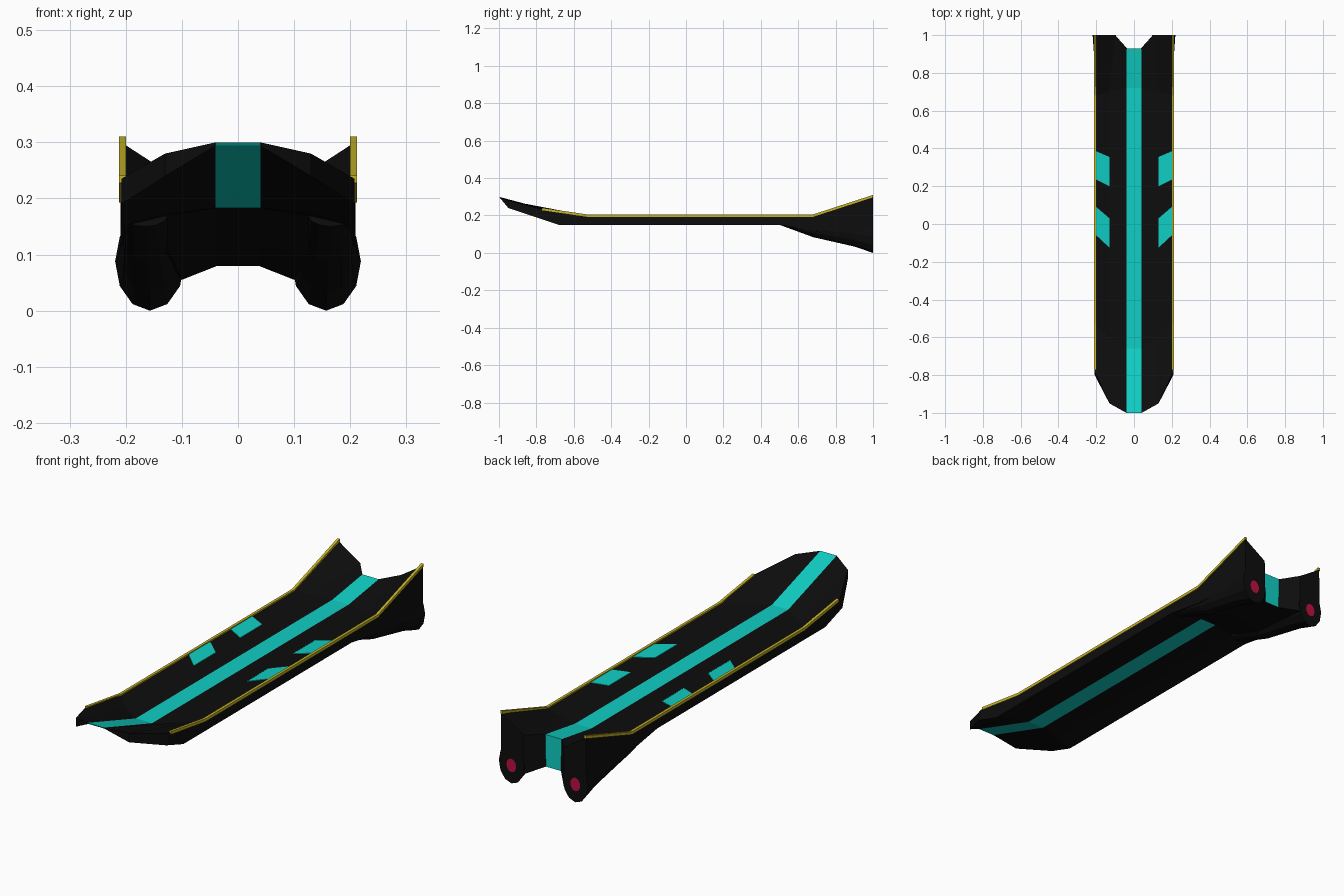
import bpy, bmesh, math

if "Cube" in bpy.data.objects:
    bpy.data.objects.remove(bpy.data.objects["Cube"])


def material(name, rgb):
    m = bpy.data.materials.new(name)
    m.diffuse_color = (*rgb, 1)
    m.use_nodes = True
    m.node_tree.nodes["Principled BSDF"].inputs["Base Color"].default_value = m.diffuse_color
    return m


BLACK = material("black shell", (0.004, 0.004, 0.004))
TEAL = material("teal", (0.005, 0.62, 0.55))
YELLOW = material("yellow", (0.56, 0.45, 0.02))
RED = material("red glow", (0.5, 0.005, 0.05))


def finish(name, bm, mats):
    """Turn a half-side bmesh into a mirrored object."""
    bmesh.ops.remove_doubles(bm, verts=bm.verts, dist=0.0001)
    bmesh.ops.recalc_face_normals(bm, faces=bm.faces)
    me = bpy.data.meshes.new(name)
    bm.to_mesh(me)
    bm.free()
    for m in mats:
        me.materials.append(m)
    ob = bpy.data.objects.new(name, me)
    bpy.context.collection.objects.link(ob)
    mod = ob.modifiers.new("Mirror", "MIRROR")
    mod.use_clip = True
    return ob


def loft(bm, rings, cap=True):
    rows = [[bm.verts.new(p) for p in r] for r in rings]
    n = len(rows[0])
    for a, b in zip(rows, rows[1:]):
        for i in range(n):
            bm.faces.new((a[i], a[(i + 1) % n], b[(i + 1) % n], b[i]))
    if cap:
        bm.faces.new(rows[0])
        bm.faces.new(rows[-1])


# Deck: half cross-sections (centre stripe, middle, edge) for top and underside
top = [
    [(.04, -1, .30), (.13, -.95, .28), (.208, -.78, .235)],
    [(.04, -.66, .19), (.13, -.60, .193), (.208, -.53, .20)],
    [(.04, .50, .19), (.13, .50, .193), (.208, .50, .20)],
    [(.04, .72, .19), (.13, .70, .193), (.208, .68, .20)],
    [(.04, .93, .222), (.10, 1, .23), (.208, 1, .30)],
]
under = [
    [(.04, -.995, .294), (.13, -.95, .24), (.208, -.80, .19)],
    [(.04, -.66, .183), (.13, -.67, .172), (.208, -.68, .15)],
    [(.04, .50, .183), (.13, .50, .168), (.208, .50, .15)],
    [(.037, .70, .115), (.12, .68, .10), (.208, .68, .12)],
    [(.037, .93, .08), (.10, 1, .055), (.21, 1, .10)],
]
bm = bmesh.new()
T, U = [[[bm.verts.new(p) for p in [(0, *r[0][1:])] + r] for r in rows] for rows in (top, under)]
for s in range(5):
    for c in range(3):
        if s < 4:
            for G in (T, U):
                f = bm.faces.new((G[s][c], G[s][c + 1], G[s + 1][c + 1], G[s + 1][c]))
                # the underside stripe stops at the rear slope
                f.material_index = int(c == 0 and (G is T or s < 2))
        if s in (0, 4):
            f = bm.faces.new((T[s][c], T[s][c + 1], U[s][c + 1], U[s][c]))
            f.material_index = int(c == 0)
    if s < 4:
        bm.faces.new((T[s][3], T[s + 1][3], U[s + 1][3], U[s][3]))
finish("deck", bm, [BLACK, TEAL])

# Thruster pods: tapering twelve-sided tubes under the tail
bm = bmesh.new()
rings = []
for y, cx, cz, rx, rz in [(.5, .165, .17, .04, .02), (.68, .162, .13, .046, .046),
                          (.9, .158, .103, .054, .069), (1, .157, .088, .062, .088)]:
    rings.append([(cx + rx * math.cos(a), y, cz + rz * math.sin(a))
                  for a in (math.tau * (i + .0) / 12 for i in range(12))])
loft(bm, rings)
finish("thruster_pod", bm, [BLACK])

# Glowing exhaust discs on the pods
bm = bmesh.new()
bm.faces.new([bm.verts.new((.157 + .024 * math.cos(a), 1.001, .08 + .03 * math.sin(a)))
              for a in (math.tau * i / 12 for i in range(12))])
finish("exhaust_light", bm, [RED])

# Yellow edge rails
bm = bmesh.new()
loft(bm, [[(x, y, z + dz) for x, dz in ((.2, -.007), (.212, -.007), (.212, .006), (.2, .006))]
          for y, z in ((-.77, .235), (-.53, .20), (.68, .20), (1, .304))])
finish("edge_rail", bm, [YELLOW])

# Slanted foot pads
bm = bmesh.new()
for pts in ([(.13, -.125), (.2, -.06), (.2, .09), (.13, .03)],
            [(.13, .20), (.2, .235), (.2, .385), (.13, .355)]):
    bottom, upper = [[(x, y, .193 + (x - .13) * .09 + h) for x, y in pts] for h in (-.001, .0025)]
    loft(bm, [bottom, upper])
finish("foot_pad", bm, [TEAL])
